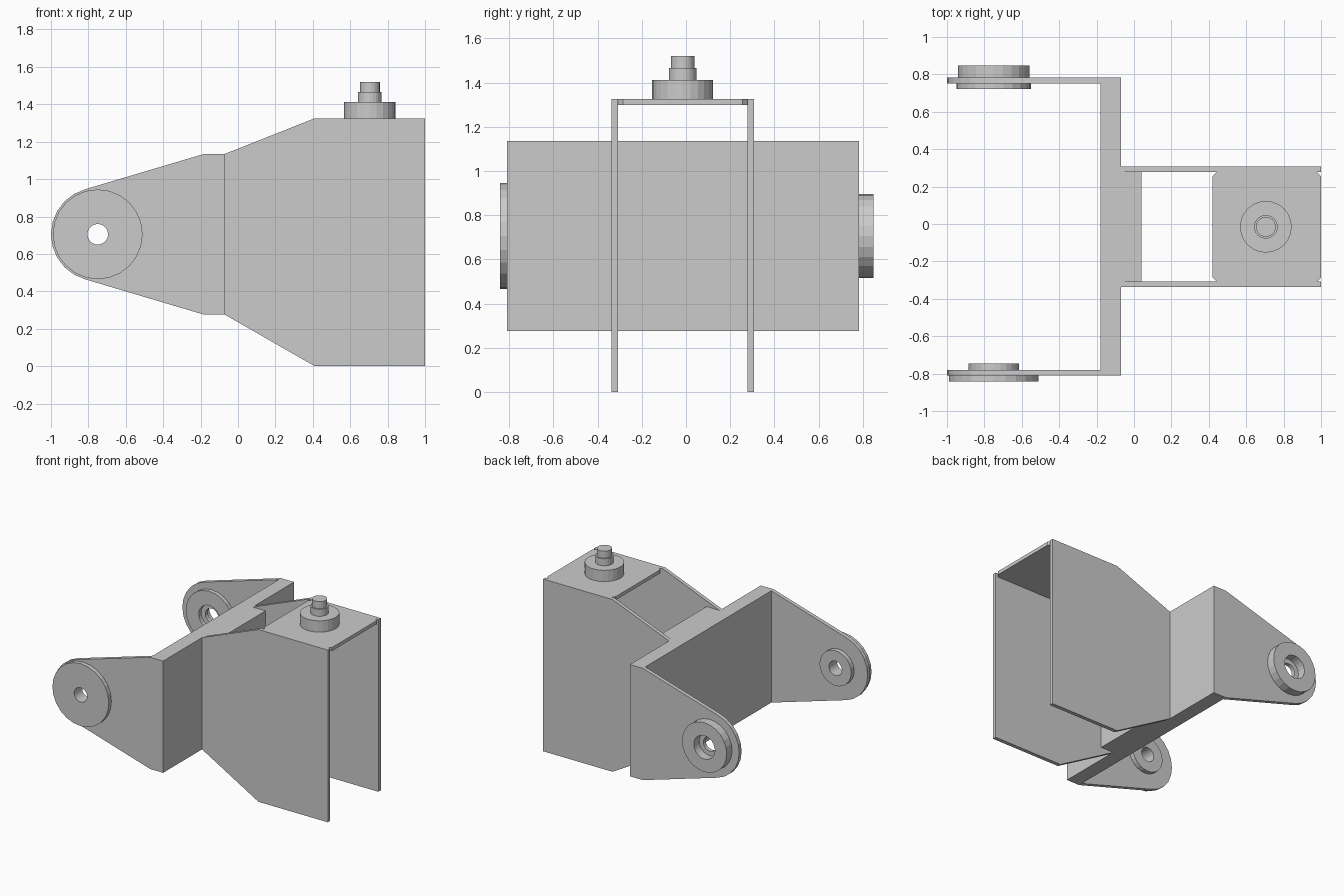
import bpy, bmesh
from math import sin, cos, pi, radians
from mathutils import Matrix

if "Cube" in bpy.data.objects:
    bpy.data.objects.remove(bpy.data.objects["Cube"])

YC = -0.015                 # symmetry plane of the bracket
PIVOT = (-0.75, 0.705)      # x, z of the arm bores


def finish(name, bm):
    bmesh.ops.recalc_face_normals(bm, faces=bm.faces)
    mesh = bpy.data.meshes.new(name)
    bm.to_mesh(mesh)
    bm.free()
    obj = bpy.data.objects.new(name, mesh)
    bpy.context.collection.objects.link(obj)
    return obj


def prism(name, pts, a, b, axis):
    """Extrude a 2D outline from a to b along y (xz outline) or z (xy outline)."""
    bm = bmesh.new()
    place = (lambda u, v: (u, a, v)) if axis == 'y' else (lambda u, v: (u, v, a))
    face = bm.faces.new([bm.verts.new(place(u, v)) for u, v in pts])
    ext = bmesh.ops.extrude_face_region(bm, geom=[face])
    verts = [g for g in ext['geom'] if isinstance(g, bmesh.types.BMVert)]
    shift = (0, b - a, 0) if axis == 'y' else (0, 0, b - a)
    bmesh.ops.translate(bm, verts=verts, vec=shift)
    return finish(name, bm)


def box(name, x0, x1, y0, y1, z0, z1):
    return prism(name, [(x0, y0), (x1, y0), (x1, y1), (x0, y1)], z0, z1, 'z')


def lathe(name, profile, origin, axis, closed=False, n=24):
    """Revolve (radius, height) points; closed joins the ends into a ring."""
    bm = bmesh.new()
    rings = [[bm.verts.new((r * cos(2 * pi * i / n), r * sin(2 * pi * i / n), h))
              for i in range(n)] for r, h in profile]
    pairs = list(zip(rings, rings[1:]))
    if closed:
        pairs.append((rings[-1], rings[0]))
    else:
        bm.faces.new(rings[0])
        bm.faces.new(rings[-1])
    for p, q in pairs:
        for i in range(n):
            j = (i + 1) % n
            bm.faces.new((p[i], p[j], q[j], q[i]))
    rot = Matrix.Rotation(-pi / 2, 4, 'X') if axis == 'y' else Matrix()
    bm.transform(Matrix.Translation(origin) @ rot)
    return finish(name, bm)


def washer(name, r_out, r_in, y0, y1):
    lathe(name, [(r_out, y0), (r_out, y1), (r_in, y1), (r_in, y0)],
          (PIVOT[0], 0, PIVOT[1]), 'y', closed=True)


# Arms with rounded, bored ends
arc = [(PIVOT[0] + 0.25 * cos(radians(d)), PIVOT[1] + 0.25 * sin(radians(d)))
       for d in range(105, 256, 15)]
arm_outline = [(-0.07, 0.275), (-0.07, 1.135), (-0.18, 1.135)] + arc + [(-0.18, 0.275)]
bore = lathe("bore_cutter", [(0.055, -1), (0.055, 1)], (PIVOT[0], 0, PIVOT[1]), 'y')
bore.hide_render = True
for name, y0, y1 in (("front_arm", -0.81, -0.78), ("back_arm", 0.752, 0.782)):
    arm = prism(name, arm_outline, y0, y1, 'y')
    cut = arm.modifiers.new("bore", 'BOOLEAN')
    cut.operation, cut.solver, cut.object = 'DIFFERENCE', 'EXACT', bore
    bpy.context.view_layer.objects.active = arm
    bpy.ops.object.modifier_apply(modifier=cut.name)
bpy.data.objects.remove(bore)

# Bosses around the bores
washer("front_outer_boss", 0.24, 0.055, -0.842, -0.81)
washer("front_inner_boss", 0.135, 0.055, -0.78, -0.745)
washer("back_outer_boss", 0.19, 0.09, 0.782, 0.848)
washer("back_inner_boss", 0.2, 0.09, 0.722, 0.752)

# Cross beam joining the arms, and spacer block between the side plates
box("cross_beam", -0.18, -0.07, -0.78, 0.752, 0.275, 1.135)
box("spacer_block", -0.07, 0.04, -0.308, 0.278, 0.275, 1.135)

# Side plates of the housing
side = [(-0.07, 0.275), (0.41, 0), (1, 0), (1, 1.325), (0.41, 1.325), (-0.07, 1.135)]
prism("front_side_plate", side, -0.337, -0.308, 'y')
prism("back_side_plate", side, 0.278, 0.307, 'y')

# Top plate with clipped corners
x0, x1, h, c = 0.42, 1.0, 0.293, 0.022
top = [(x0 + c, -h), (x1 - c, -h), (x1, -h + c), (x1, h - c),
       (x1 - c, h), (x0 + c, h), (x0, h - c), (x0, -h + c)]
prism("top_plate", [(x, y + YC) for x, y in top], 1.298, 1.325, 'z')

# Stepped mounting pin
lathe("mounting_pin", [(0.138, 1.325), (0.138, 1.412), (0.063, 1.412), (0.063, 1.466),
                       (0.053, 1.466), (0.053, 1.52)], (0.705, YC, 0), 'z')
